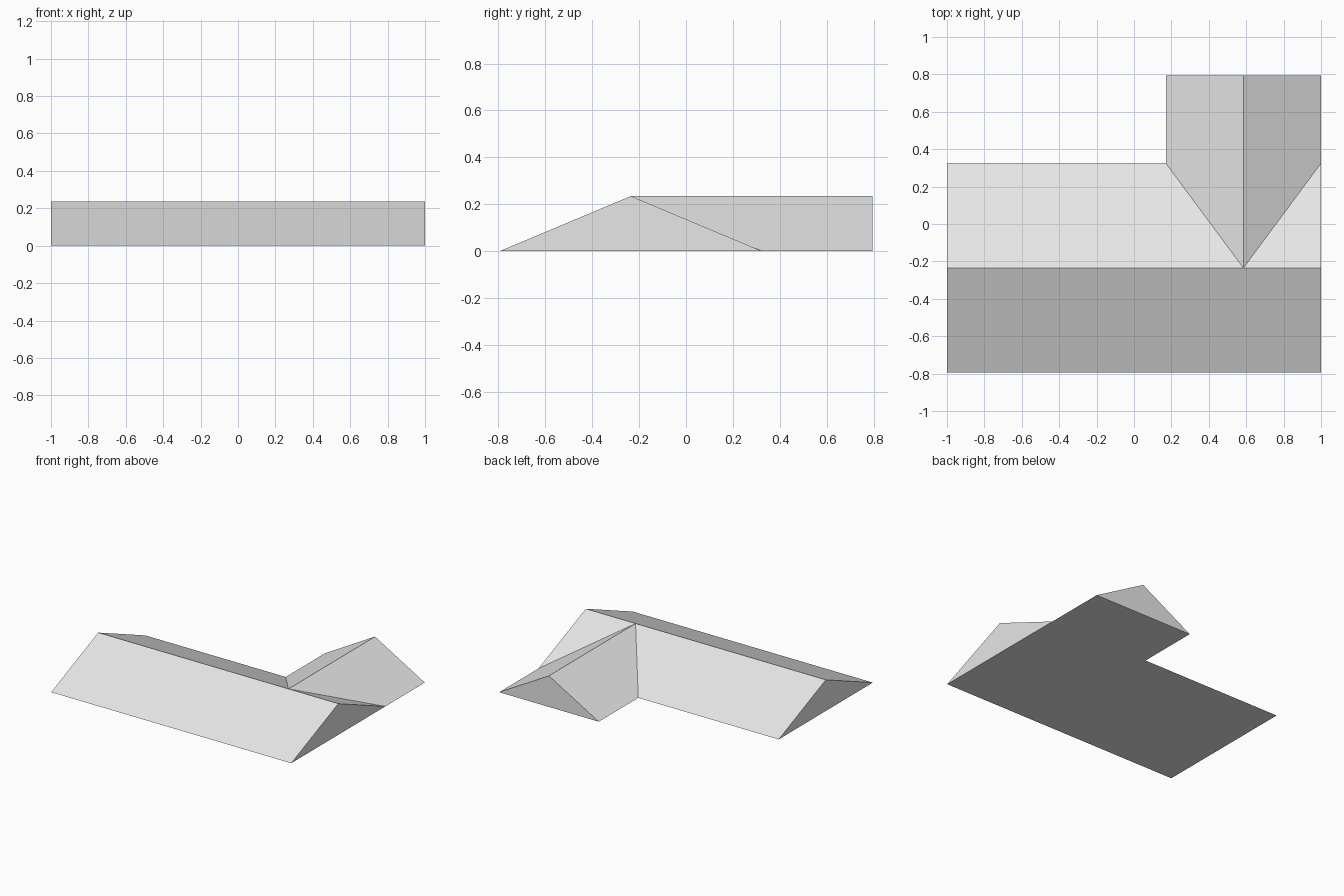
import bpy
import bmesh

default = bpy.data.objects.get("Cube")
if default:
    bpy.data.objects.remove(default, do_unlink=True)

grey = bpy.data.materials.new("roof grey")
grey.use_nodes = True
colour = (0.8, 0.8, 0.8, 1.0)
grey.diffuse_color = colour
grey.node_tree.nodes["Principled BSDF"].inputs["Base Color"].default_value = colour

# Main roof edges and ridge
left, right = -1.0, 1.0
front, eave, main_ridge = -0.795, 0.325, -0.235
# Rear wing edges and ridge
wing_x, wing_ridge, back = 0.17, 0.585, 0.795
height = 0.235

bm = bmesh.new()


def point(x, y, z=0.0):
    return bm.verts.new((x, y, z))


front_left, front_right = point(left, front), point(right, front)
ridge_left, ridge_right = point(left, main_ridge, height), point(right, main_ridge, height)
eave_left, eave_right = point(left, eave), point(right, eave)
valley = point(wing_x, eave)
meeting = point(wing_ridge, main_ridge, height)
back_left, back_right = point(wing_x, back), point(right, back)
wing_peak = point(wing_ridge, back, height)

for face in (
    # Main roof slopes
    (front_left, front_right, ridge_right, meeting, ridge_left),
    (eave_left, ridge_left, meeting, valley),
    (eave_right, meeting, ridge_right),
    # Wing slopes
    (valley, meeting, wing_peak, back_left),
    (eave_right, back_right, wing_peak, meeting),
    # Gable ends
    (front_left, ridge_left, eave_left),
    (front_right, eave_right, ridge_right),
    (back_right, back_left, wing_peak),
    # Flat underside
    (front_left, eave_left, valley, back_left, back_right, eave_right, front_right),
):
    bm.faces.new(face)
bmesh.ops.recalc_face_normals(bm, faces=bm.faces[:])

mesh = bpy.data.meshes.new("gabled_roof")
bm.to_mesh(mesh)
bm.free()
mesh.materials.append(grey)
roof = bpy.data.objects.new("gabled_roof", mesh)
bpy.context.collection.objects.link(roof)
